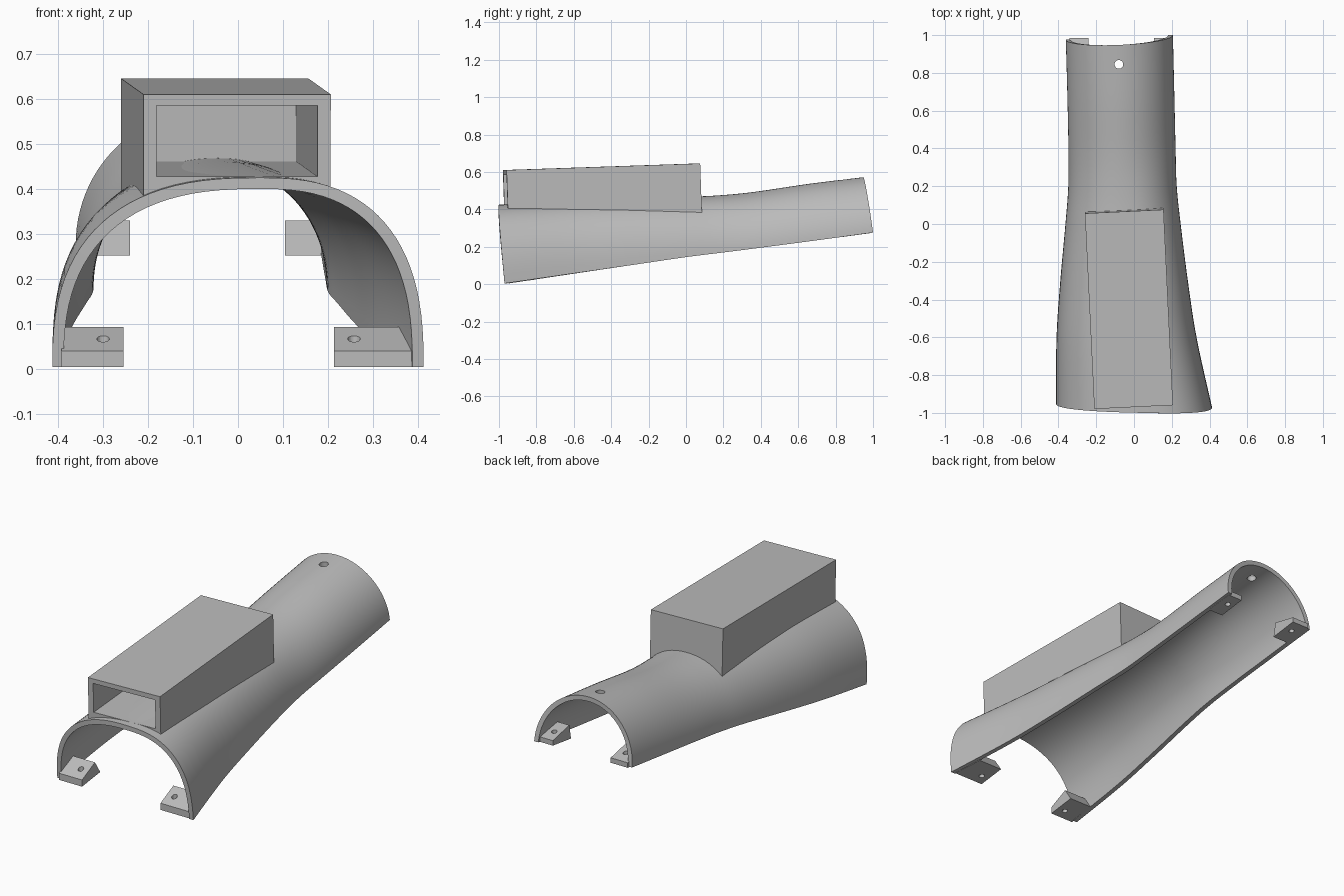
import bpy, bmesh, math
from mathutils import Vector

if "Cube" in bpy.data.objects:
    bpy.data.objects.remove(bpy.data.objects["Cube"], do_unlink=True)

grey = bpy.data.materials.new("plain grey")
grey.use_nodes = True
GREY = (0.5, 0.5, 0.5, 1)
grey.diffuse_color = GREY
grey.node_tree.nodes["Principled BSDF"].inputs["Base Color"].default_value = GREY

WALL = 0.025
ARC = 48
STEPS = 6
# y at the rim, y shift at the crown, yaw skew, rim z, crown z, left x, right x, roundness
STATIONS = [
    (-0.96, -0.04, -0.010, 0.004, 0.425, -0.413, 0.413, 2.55),
    (-0.60, -0.04, -0.005, 0.057, 0.445, -0.410, 0.332, 2.45),
    (-0.30, -0.04, 0.000, 0.101, 0.457, -0.390, 0.285, 2.35),
    (0.00, -0.04, 0.000, 0.145, 0.466, -0.363, 0.247, 2.2),
    (0.20, -0.04, 0.002, 0.170, 0.474, -0.348, 0.226, 2.1),
    (0.40, -0.04, 0.004, 0.196, 0.493, -0.347, 0.220, 2.0),
    (0.70, -0.04, 0.008, 0.236, 0.537, -0.353, 0.213, 2.0),
    (0.988, -0.04, 0.012, 0.276, 0.572, -0.361, 0.206, 2.0),
]


def make_object(name, bm):
    bmesh.ops.recalc_face_normals(bm, faces=bm.faces)
    mesh = bpy.data.meshes.new(name)
    bm.to_mesh(mesh)
    bm.free()
    mesh.materials.append(grey)
    obj = bpy.data.objects.new(name, mesh)
    bpy.context.collection.objects.link(obj)
    return obj


def activate(obj):
    bpy.ops.object.select_all(action='DESELECT')
    obj.select_set(True)
    bpy.context.view_layer.objects.active = obj


def cut(obj, cutter):
    """Subtract the cutter from the object and discard it."""
    cutter.hide_render = True
    activate(obj)
    mod = obj.modifiers.new("cut", 'BOOLEAN')
    mod.operation = 'DIFFERENCE'
    mod.solver = 'EXACT'
    mod.object = cutter
    bpy.ops.object.modifier_apply(modifier=mod.name)
    bpy.data.objects.remove(cutter, do_unlink=True)


def smooth_stations():
    """Blend between the stations with a Catmull-Rom curve."""
    result = []
    last = len(STATIONS) - 1
    for i in range(last):
        p0, p1, p2, p3 = (STATIONS[min(max(k, 0), last)] for k in range(i - 1, i + 3))
        for s in range(STEPS):
            t = s / STEPS
            result.append([b + t / 2 * (c - a + t * (2*a - 5*b + 4*c - d + t * (3*(b - c) + d - a)))
                           for a, b, c, d in zip(p0, p1, p2, p3)])
    return result + [list(STATIONS[last])]


def arch(station, inset):
    """Points of one arched section, left rim to right rim."""
    y, tilt, skew, low, high, left, right, n = station
    crown = (left + right) / 2 + 0.05 * (n - 2) / 0.55
    points = []
    for i in range(ARC + 1):
        angle = math.pi * (1 - i / ARC)
        c, s = math.cos(angle), max(math.sin(angle), 0)
        u, w = abs(c) ** (2 / n), s ** (2 / n)
        reach = (right - crown if c > 0 else crown - left) - inset
        side = math.copysign(u, c)
        points.append(Vector((crown + side * reach, y + tilt * w + skew * side,
                              low + w * (high - low - inset))))
    return points


def loft(name, sections):
    """Skin closed sections and cap both ends."""
    bm = bmesh.new()
    rings = [[bm.verts.new(p) for p in ring] for ring in sections]
    count = len(rings[0])
    for a, b in zip(rings, rings[1:]):
        for i in range(count):
            j = (i + 1) % count
            bm.faces.new((a[i], a[j], b[j], b[i]))
    half = ARC + 1
    for ring in (rings[0], rings[-1]):
        if count == half:
            bm.faces.new(ring)
        else:
            for i in range(ARC):
                bm.faces.new((ring[i], ring[i + 1], ring[-2 - i], ring[-1 - i]))
    return make_object(name, bm)


def block(name, size, centre):
    bm = bmesh.new()
    bmesh.ops.create_cube(bm, size=1)
    for v in bm.verts:
        v.co = Vector(a * b for a, b in zip(v.co, size)) + Vector(centre)
    return make_object(name, bm)


def drill(obj, x, y, z, radius, depth):
    bm = bmesh.new()
    bmesh.ops.create_cone(bm, cap_ends=True, segments=24, radius1=radius,
                          radius2=radius, depth=depth)
    bmesh.ops.translate(bm, vec=(x, y, z), verts=bm.verts)
    cut(obj, make_object("hole_cutter", bm))


def tab(name, inner_x, outer_end, outer_deep, profile, hole):
    """Wedge-shaped mounting tab with a screw hole."""
    bm = bmesh.new()
    y_end, y_deep = profile[0][0], profile[2][0]
    for y, z in profile:
        t = (y - y_end) / (y_deep - y_end)
        bm.verts.new((inner_x, y, z))
        bm.verts.new((outer_end + t * (outer_deep - outer_end), y, z))
    bmesh.ops.convex_hull(bm, input=bm.verts)
    bmesh.ops.dissolve_limit(bm, angle_limit=0.01, verts=bm.verts, edges=bm.edges)
    drill(make_object(name, bm), *hole, 0.014, 0.4)


# Arched shell with a tapering, skewed section
stations = smooth_stations()
shell = loft("arched_shell", [arch(s, 0) + arch(s, WALL)[::-1] for s in stations])
drill(shell, -0.08, 0.845, 0.56, 0.023, 0.2)
activate(shell)
bpy.ops.object.shade_smooth_by_angle(angle=math.radians(30))

# Open-fronted housing, trimmed to the inside of the shell
housing = block("top_housing", (0.417, 1.037, 0.276), (0, 0, 0))
cut(housing, block("cavity_cutter", (0.358, 1.08, 0.158), (0, -0.061, 0.034)))
housing.location = (-0.027, -0.447, 0.49)
housing.rotation_euler = (0.034, 0, 0.048)
bpy.context.view_layer.update()
cut(housing, loft("inner_cutter", [arch(s, WALL * 0.8) for s in stations]))

# Mounting tabs: profile runs end low, end high, deep low, deep high
front = [(-0.965, 0.004), (-0.965, 0.04), (-0.81, 0.024), (-0.855, 0.093)]
rear = [(0.985, 0.273), (0.985, 0.3), (0.83, 0.252), (0.845, 0.33)]
tab("front_right_tab", -0.255, -0.393, -0.393, front, (-0.30, -0.91, 0.05))
tab("front_left_tab", 0.213, 0.39, 0.355, front, (0.258, -0.91, 0.05))
tab("rear_right_tab", -0.24, -0.342, -0.342, rear, (-0.285, 0.92, 0.28))
tab("rear_left_tab", 0.105, 0.19, 0.195, rear, (0.142, 0.92, 0.28))
bpy.ops.object.select_all(action='DESELECT')
